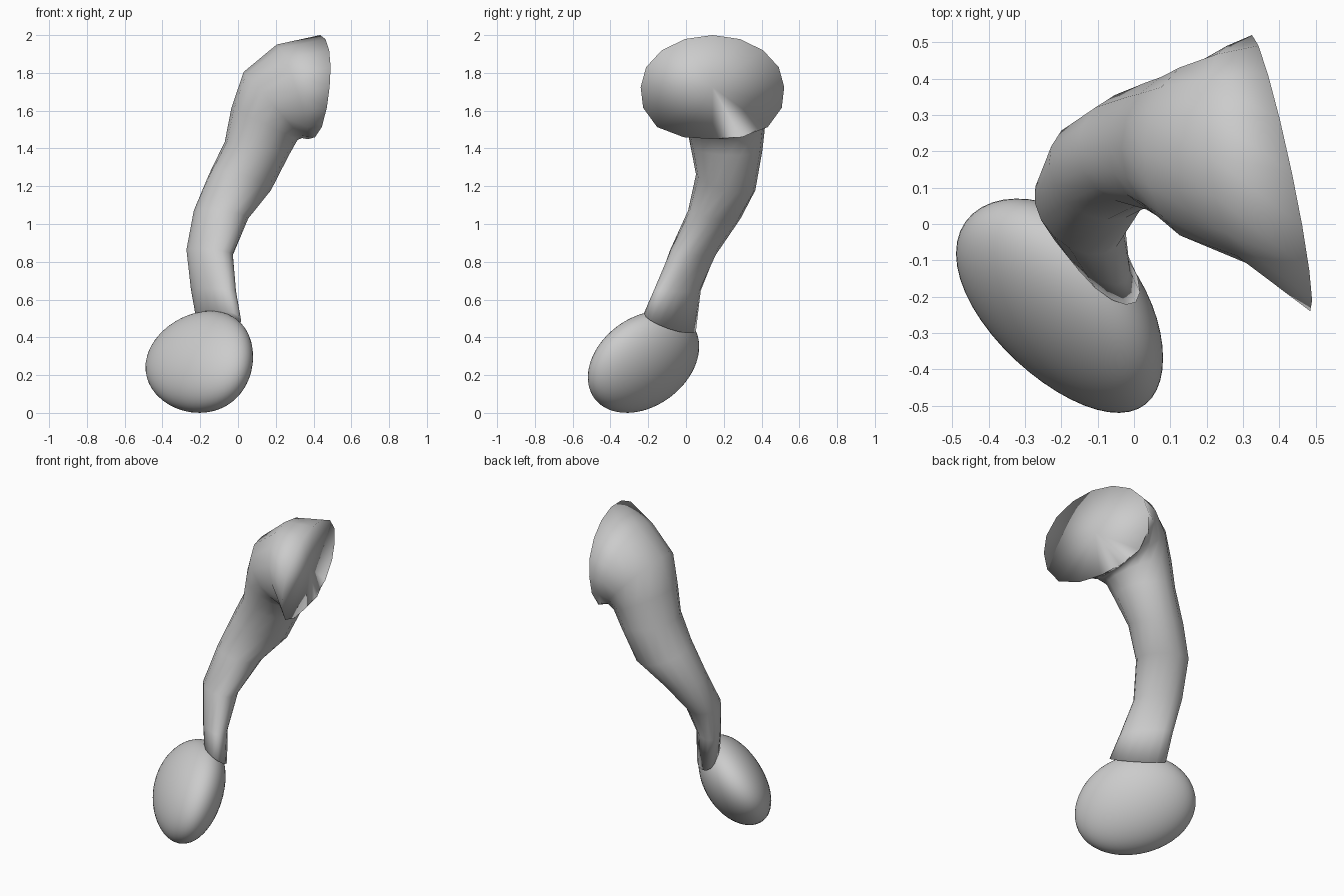
import bpy, bmesh
from math import sin, cos, pi
from mathutils import Vector, Matrix

if "Cube" in bpy.data.objects:
    bpy.data.objects.remove(bpy.data.objects["Cube"])

SIDES = 16


def finish(bm, name):
    bmesh.ops.recalc_face_normals(bm, faces=bm.faces)
    for f in bm.faces:
        f.smooth = True
    me = bpy.data.meshes.new(name)
    bm.to_mesh(me)
    bm.free()
    ob = bpy.data.objects.new(name, me)
    bpy.context.collection.objects.link(ob)
    return ob


# Egg-shaped foot: a sphere stretched along a slanted axis, fuller on the right
bm = bmesh.new()
bmesh.ops.create_uvsphere(bm, u_segments=48, v_segments=32, radius=1)
stretch = Matrix(((0.285, 0, 0), (-0.144, 0.2575, 0), (0.028, 0.109, 0.245)))
for v in bm.verts:
    p = stretch @ v.co
    p.x += 0.03 * (1 - (p.x / 0.285) ** 2) - 0.0
    v.co = p + Vector((-0.205, -0.225, 0.27))
finish(bm, "egg_foot")

# Bent stem flaring into a wide closed mouth: centre, two half axes, squareness
rings = [
    ((-0.10, -0.085, 0.48), (0.110, -0.060, -0.014), (-0.039, 0.124, -0.057), 0),
    ((-0.13, -0.045, 0.65), (0.112, -0.046, -0.007), (-0.041, 0.114, -0.007), 0),
    ((-0.15, 0.037, 0.85), (0.123, -0.021, -0.014), (-0.021, 0.120, -0.014), 0),
    ((-0.09, 0.150, 1.05), (0.144, -0.012, -0.021), (-0.012, 0.139, -0.021), 0),
    ((0.01, 0.210, 1.22), (0.164, 0, -0.042), (0, 0.157, -0.042), 0),
    ((0.10, 0.215, 1.40), (0.170, 0, -0.035), (0, 0.190, -0.007), 0),
    ((0.14, 0.210, 1.53), (0.175, 0, -0.085), (0, 0.210, 0), 0),
    ((0.185, 0.20, 1.63), (0.155, 0, -0.175), (0, 0.250, 0), 0),
    ((0.285, 0.19, 1.70), (0.080, 0, -0.250), (-0.03, 0.300, 0), 0.05),
    ((0.405, 0.14, 1.725), (-0.03, 0, -0.275), (-0.08, 0.380, 0), 0.09),
]
bm = bmesh.new()
loops = []
for c, a, b, square in rings:
    c, a, b = Vector(c), Vector(a), Vector(b)
    loop = []
    for i in range(SIDES):
        t = 2 * pi * i / SIDES
        k = 1 + (square * sin(2 * t) ** 2 if cos(t) > 0 else 0)
        loop.append(bm.verts.new(c + k * (a * cos(t) + b * sin(t))))
    loops.append(loop)
for lo, hi in zip(loops, loops[1:]):
    for i in range(SIDES):
        j = (i + 1) % SIDES
        bm.faces.new((lo[i], lo[j], hi[j], hi[i]))
bm.faces.new(loops[0][::-1])

# Mouth cover: a shallow fan across the rim
hub = bm.verts.new((0.415, 0.14, 1.725))
for i in range(SIDES):
    bm.faces.new((loops[-1][i], loops[-1][(i + 1) % SIDES], hub))
finish(bm, "flared_stem")
